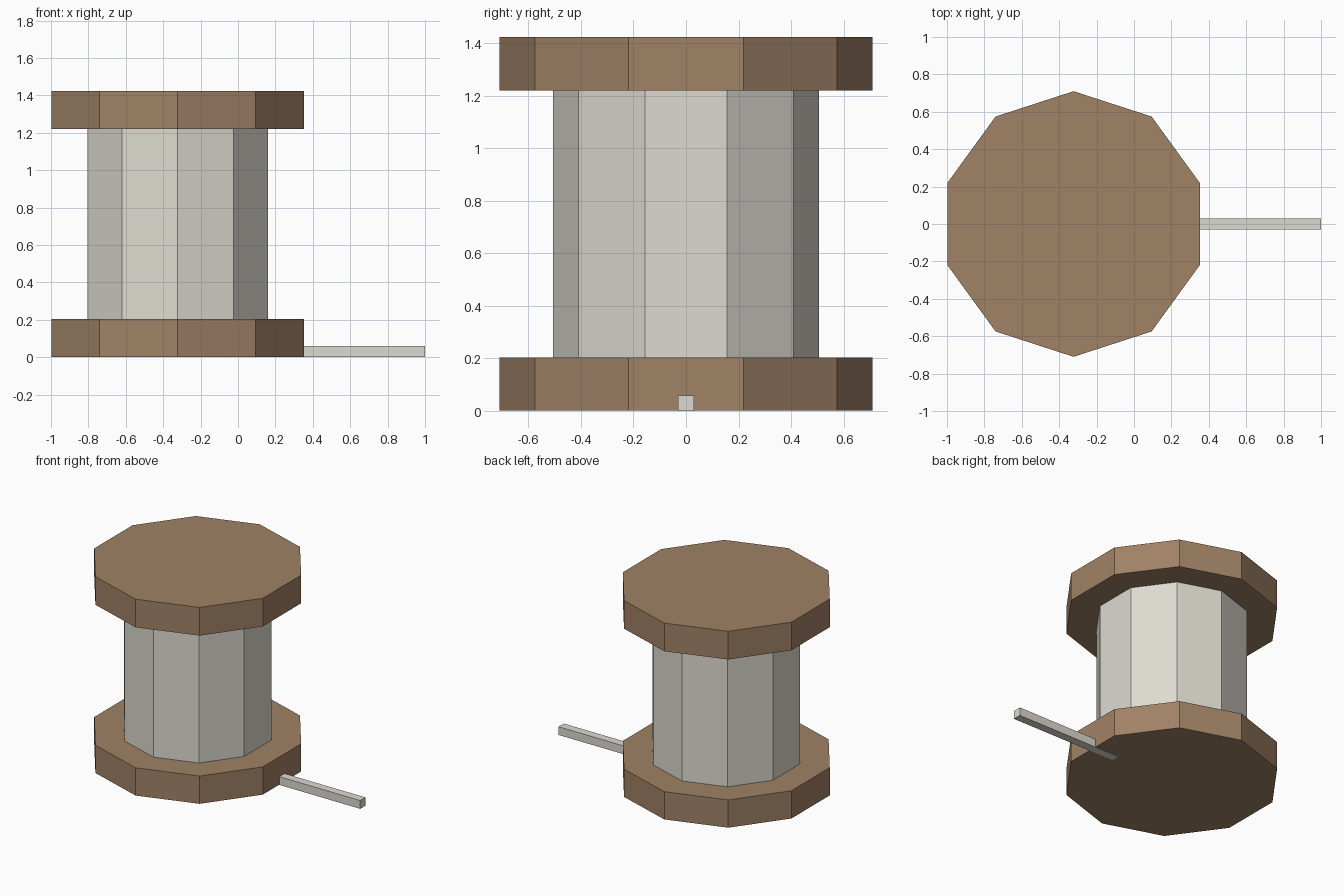
import bpy
from math import radians

cube = bpy.data.objects.get("Cube")
if cube:
    bpy.data.objects.remove(cube, do_unlink=True)

SPOOL_X = -0.323
SIDES = 10


def material(name, rgb):
    mat = bpy.data.materials.new(name)
    mat.use_nodes = True
    color = (*rgb, 1.0)
    mat.diffuse_color = color
    mat.node_tree.nodes["Principled BSDF"].inputs["Base Color"].default_value = color
    return mat


def finish(name, mat):
    obj = bpy.context.object
    obj.name = name
    obj.data.materials.append(mat)
    return obj


def drum(name, radius, bottom, top, mat):
    """Flat-sided drum with corners pointing to the front and back."""
    bpy.ops.mesh.primitive_cylinder_add(
        vertices=SIDES, radius=radius, depth=top - bottom,
        location=(SPOOL_X, 0, (top + bottom) / 2))
    return finish(name, mat)


wood = material("brown wood", (0.352, 0.223, 0.133))
thread = material("pale thread", (0.72, 0.70, 0.63))

# Wooden end discs and the wound core between them
drum("bottom_disc", 0.71, 0.002, 0.203, wood)
drum("top_disc", 0.71, 1.22, 1.424, wood)
drum("thread_core", 0.507, 0.203, 1.22, thread)

# Loose thread end lying on the ground, starting under the core's edge
start, end, width = 0.16, 1.0, 0.06
bpy.ops.mesh.primitive_cube_add(size=1, location=((start + end) / 2, 0, width / 2))
bpy.context.object.scale = (end - start, width, width)
bpy.ops.object.transform_apply(location=False, rotation=False, scale=True)
finish("loose_thread", thread)
